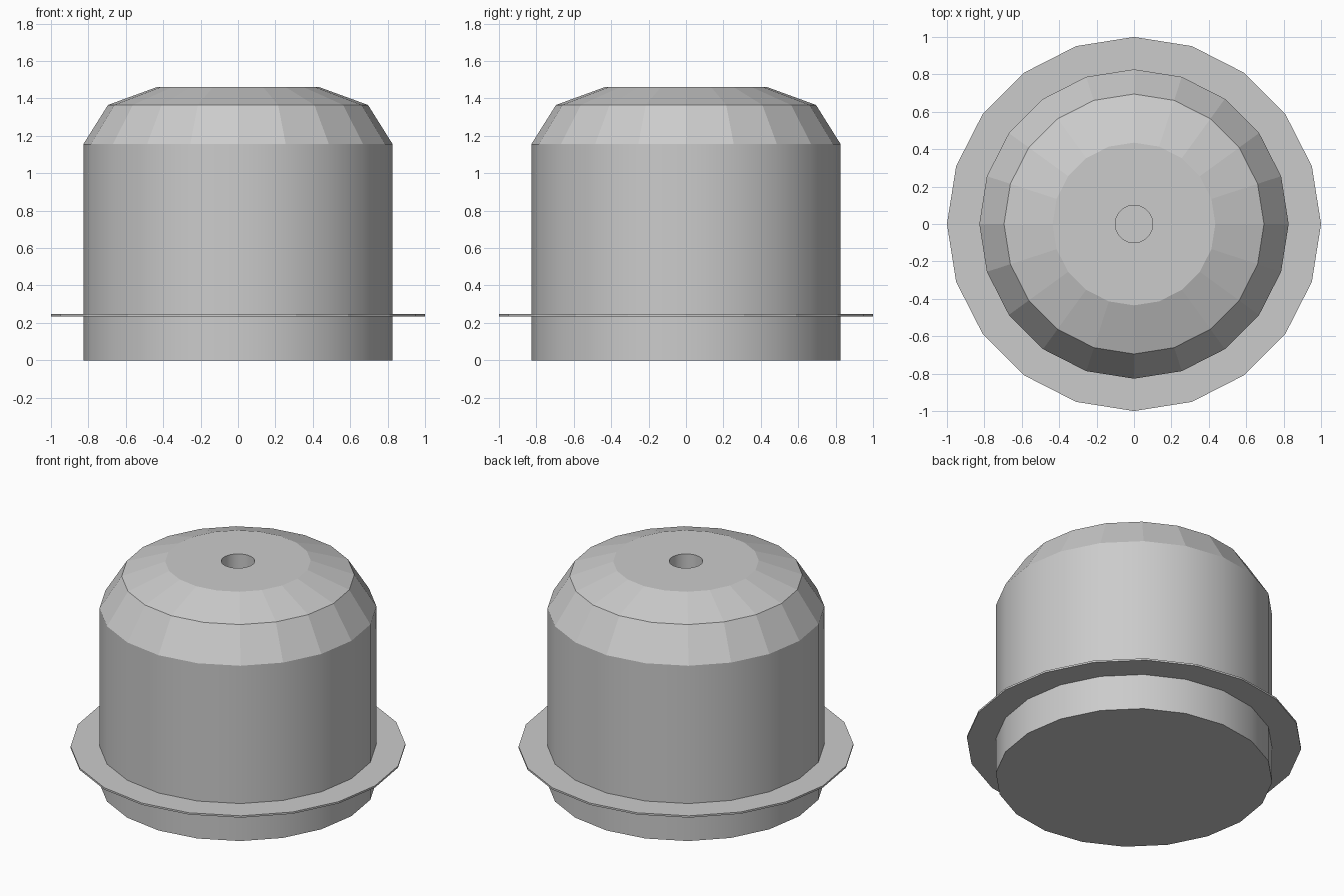
import bpy
import bmesh
from math import cos, sin, tau

default = bpy.data.objects.get("Cube")
if default:
    bpy.data.objects.remove(default)

SIDES = 20

grey = bpy.data.materials.new("plain_grey")
grey.use_nodes = True
grey.diffuse_color = (0.6, 0.6, 0.6, 1)
grey.node_tree.nodes["Principled BSDF"].inputs["Base Color"].default_value = (0.6, 0.6, 0.6, 1)


def ring(bm, radius, z, sides=SIDES):
    return [bm.verts.new((radius * cos(tau * i / sides), radius * sin(tau * i / sides), z))
            for i in range(sides)]


def wall(bm, low, high, smooth=False):
    n = len(low)
    for i in range(n):
        j = (i + 1) % n
        bm.faces.new((low[i], low[j], high[j], high[i])).smooth = smooth


def loop_edges(bm, verts):
    return [bm.edges.get((verts[i - 1], verts[i])) for i in range(len(verts))]


def finish(bm, name):
    bmesh.ops.recalc_face_normals(bm, faces=bm.faces)
    # Keep every edge crisp except those between two smooth faces
    for e in bm.edges:
        e.smooth = all(f.smooth for f in e.link_faces) and e.calc_face_angle(0) < 0.6
    mesh = bpy.data.meshes.new(name)
    bm.to_mesh(mesh)
    bm.free()
    mesh.materials.append(grey)
    obj = bpy.data.objects.new(name, mesh)
    bpy.context.collection.objects.link(obj)


# Body: smooth barrel, two faceted shoulders, flat top with a round bore
bm = bmesh.new()
rings = [ring(bm, r, z) for r, z in
         [(0.827, 0), (0.827, 1.155), (0.695, 1.365), (0.435, 1.46)]]
for k in range(3):
    wall(bm, rings[k], rings[k + 1], smooth=(k == 0))
bm.faces.new(rings[0])
bore_floor = ring(bm, 0.1, 0.96, 48)
bore_rim = ring(bm, 0.1, 1.46, 48)
wall(bm, bore_floor, bore_rim, smooth=True)
bm.faces.new(bore_floor)
bmesh.ops.triangle_fill(bm, use_beauty=True, normal=(0, 0, 1),
                        edges=loop_edges(bm, rings[3]) + loop_edges(bm, bore_rim))
finish(bm, "body")

# Flange: thin flat plate around the barrel
bm = bmesh.new()
inner_low, outer_low = ring(bm, 0.82, 0.235), ring(bm, 1.0, 0.235)
inner_high, outer_high = ring(bm, 0.82, 0.247), ring(bm, 1.0, 0.247)
wall(bm, inner_low, outer_low)
wall(bm, outer_low, outer_high)
wall(bm, outer_high, inner_high)
wall(bm, inner_high, inner_low)
finish(bm, "flange")
